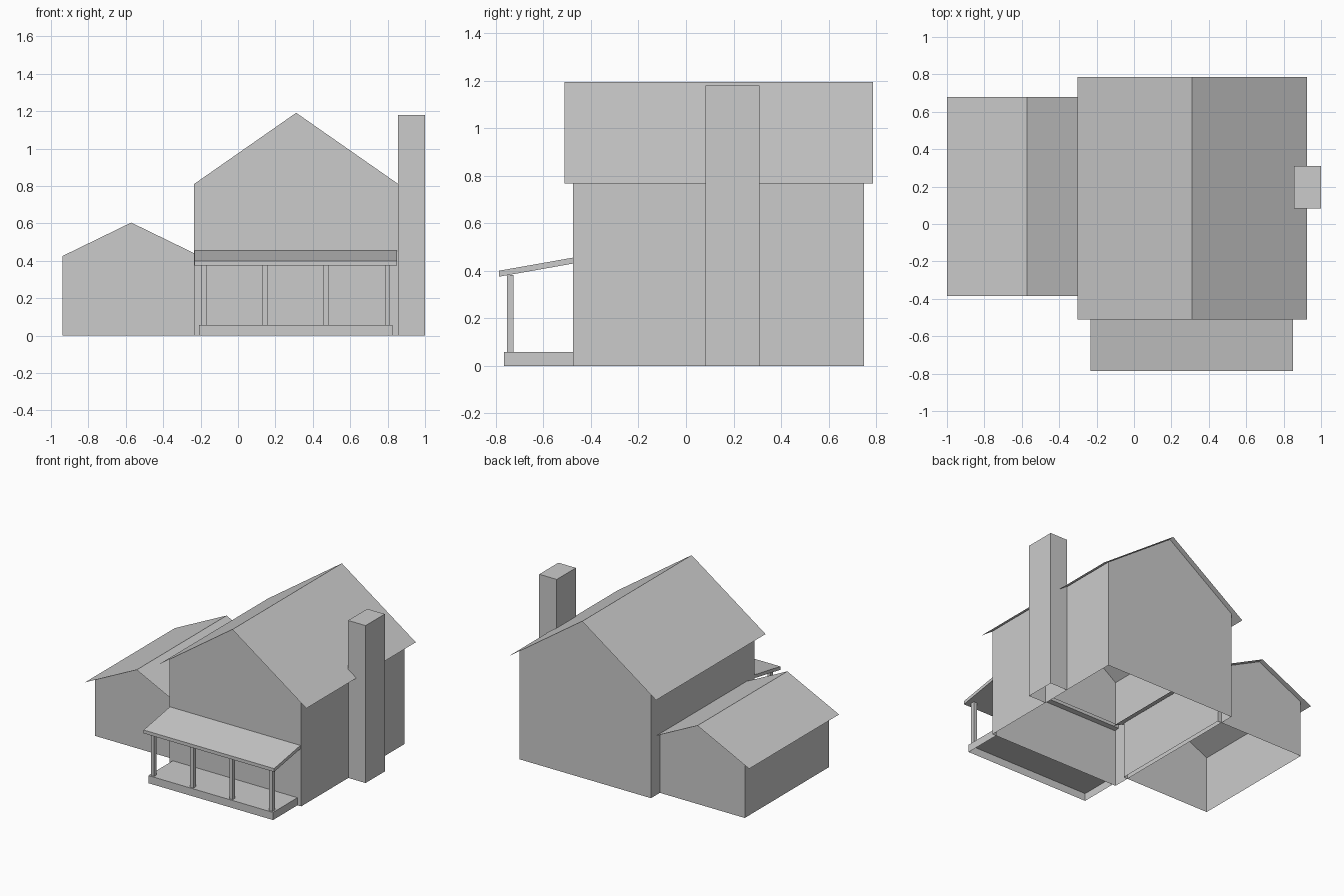
import bpy, bmesh

if "Cube" in bpy.data.objects:
    bpy.data.objects.remove(bpy.data.objects["Cube"])

grey = bpy.data.materials.new("plain grey")
grey.diffuse_color = (0.6, 0.6, 0.6, 1)
grey.use_nodes = True
grey.node_tree.nodes["Principled BSDF"].inputs["Base Color"].default_value = grey.diffuse_color


def make(name, verts, faces):
    mesh = bpy.data.meshes.new(name)
    mesh.from_pydata(verts, [], faces)
    mesh.materials.append(grey)
    obj = bpy.data.objects.new(name, mesh)
    bpy.context.collection.objects.link(obj)
    return obj


def box(name, x, y, z, bottom=True):
    """Box from ranges; optionally left open underneath."""
    verts = [(a, b, c) for c in z for b in y for a in x]
    faces = [(4, 5, 7, 6), (0, 1, 5, 4), (1, 3, 7, 5), (3, 2, 6, 7), (2, 0, 4, 6)]
    if bottom:
        faces.append((0, 2, 3, 1))
    return make(name, verts, faces)


def gabled(name, cx, half, y, eave, ridge, over_x, over_y):
    """Open shell of four walls with a thin overhanging gable roof."""
    outline = [(cx - half, 0), (cx + half, 0), (cx + half, eave),
               (cx, ridge), (cx - half, eave)]
    verts = [(px, py, pz) for py in y for px, pz in outline]
    make(name + "_walls", verts,
         [(0, 1, 2, 3, 4), (9, 8, 7, 6, 5), (1, 6, 7, 2), (5, 0, 4, 9)])
    # roof sheet follows the gable slope past the walls
    top = ridge + 0.003
    w = half + over_x
    low = top - (ridge - eave) / half * w
    verts = [(px, py, pz) for py in (y[0] - over_y, y[1] + over_y)
             for px, pz in ((cx - w, low), (cx, top), (cx + w, low))]
    make(name + "_roof", verts, [(0, 1, 4, 3), (1, 2, 5, 4)])


# main house and side garage
gabled("house", 0.311, 0.546, (-0.475, 0.75), 0.81, 1.191, 0.067, 0.036)
gabled("garage", -0.571, 0.368, (-0.35, 0.645), 0.425, 0.604, 0.061, 0.035)

# chimney against the right wall
box("chimney", (0.855, 1.0), (0.083, 0.31), (0, 1.18), bottom=False)

# porch floor, posts and sloping slab roof
box("porch_floor", (-0.208, 0.826), (-0.765, -0.472), (0, 0.057), bottom=False)
for i, cx in enumerate((-0.181, 0.145, 0.47, 0.80)):
    box(f"porch_post_{i + 1}", (cx - 0.014, cx + 0.014), (-0.754, -0.725), (0.057, 0.382))

roof = box("porch_roof", (-0.232, 0.85), (-0.786, -0.44), (0.375, 0.40))
for v in roof.data.vertices:
    v.co.z += (v.co.y + 0.786) * 0.177
